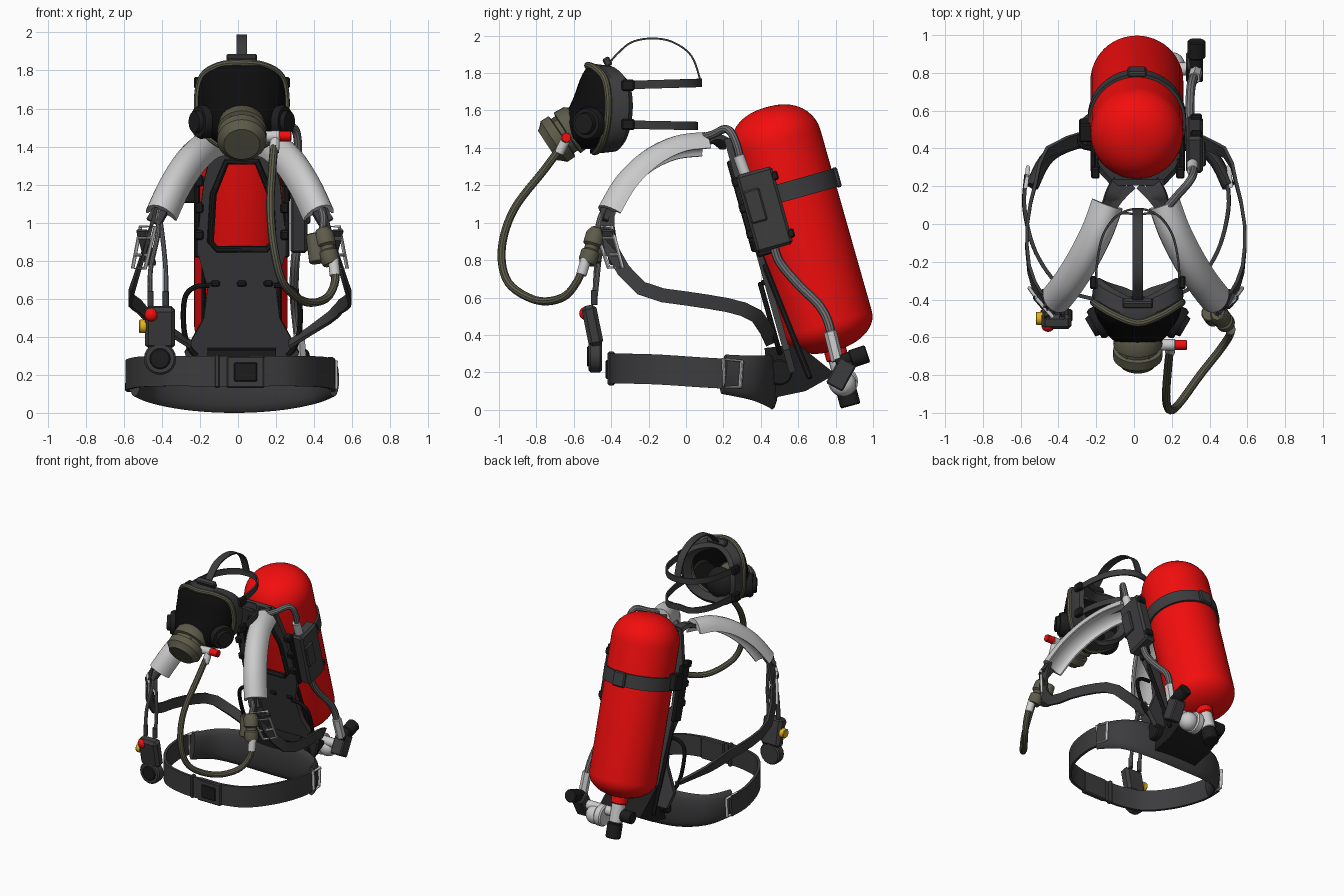
import bpy, bmesh
from math import sin, cos, pi, radians
from mathutils import Vector as V, Matrix

if "Cube" in bpy.data.objects:
    bpy.data.objects.remove(bpy.data.objects["Cube"])

C, TILT = .02, .273
COL = dict(red=(.9, .004, .004), dark=(.045, .045, .048), black=(.012, .012, .012), olive=(.11, .105, .068),
           white=(.68, .68, .68), grey=(.17, .17, .18), chrome=(.55, .55, .56), yellow=(.8, .45, .01), glass=(.004, .004, .004))
MAT = {}
for k, c in COL.items():
    MAT[k] = bpy.data.materials.new(k)
    MAT[k].diffuse_color = (*c, 1)

def finish(name, me, mat):
    me.materials.clear()
    me.materials.append(MAT[mat])
    me.shade_smooth()
    me.set_sharp_from_angle(angle=radians(35))
    ob = bpy.data.objects.new(name, me)
    bpy.context.collection.objects.link(ob)
    return ob

def from_bm(name, bm, mat):
    bmesh.ops.remove_doubles(bm, verts=bm.verts[:], dist=1e-5)
    bmesh.ops.recalc_face_normals(bm, faces=bm.faces[:])
    me = bpy.data.meshes.new(name)
    bm.to_mesh(me)
    bm.free()
    return finish(name, me, mat)

def grid(name, rows, mat, cu=True, cv=False, caps=False):
    bm = bmesh.new()
    vs = [[bm.verts.new(p) for p in r] for r in rows]
    n, m = len(rows), len(rows[0])
    for i in range(n if cv else n - 1):
        for j in range(m if cu else m - 1):
            a, b = vs[i], vs[(i + 1) % n]
            bm.faces.new((a[j], a[(j + 1) % m], b[(j + 1) % m], b[j]))
    if caps:
        bm.faces.new(vs[0])
        bm.faces.new(vs[-1])
    return from_bm(name, bm, mat)

def smooth_path(pts, steps=6, closed=False):
    p = [V(q) for q in pts]
    n, out = len(p), []
    g = (lambda i: p[i % n]) if closed else (lambda i: p[max(0, min(n - 1, i))])
    for i in range(n if closed else n - 1):
        a, b, c, d = g(i - 1), g(i), g(i + 1), g(i + 2)
        for k in range(steps):
            t = k / steps
            out.append(.5 * (2 * b + (c - a) * t + (2 * a - 5 * b + 4 * c - d) * t * t + (3 * b - a - 3 * c + d) * t ** 3))
    return out if closed else out + [p[-1]]

def sweep(name, pts, prof, mat, normal=None, closed=False, steps=6, scale=lambda p: 1):
    path = smooth_path(pts, steps, closed)
    rows, n, last = [], len(path), V((.31, .52, .8))
    for i, p in enumerate(path):
        a, b = (path[i - 1], path[(i + 1) % n]) if closed else (path[max(i - 1, 0)], path[min(i + 1, n - 1)])
        t = (b - a).normalized()
        w = t.cross(normal(p) if normal else last).normalized()
        last = w.cross(t)
        rows.append([p + w * u * scale(p) + last * v for u, v in prof])
    return grid(name, rows, mat, cv=closed, caps=not closed)

def circle(r, n=10):
    return [(r * cos(2 * pi * i / n), r * sin(2 * pi * i / n)) for i in range(n)]

def band(w, t):
    return [(-w / 2, -t / 2), (w / 2, -t / 2), (w / 2, t / 2), (-w / 2, t / 2)]

def hose(name, pts, r, mat, closed=False, steps=6):
    return sweep(name, pts, circle(r), mat, closed=closed, steps=steps)

def lathe(name, loc, axis, prof, mat, seg=28):
    q = V((0, 0, 1)).rotation_difference(V(axis).normalized())
    rows = [[V(loc) + q @ V((r * x, r * y, h)) for x, y in circle(1, seg)] for r, h in prof]
    return grid(name, rows, mat)

def cyl(name, a, b, r, mat, seg=20):
    d = V(b) - V(a)
    h, c = d.length, r * .12
    return lathe(name, a, d, [(0, 0), (r - c, 0), (r, c), (r, h - c), (r - c, h), (0, h)], mat, seg)

def ball(name, loc, r, mat):
    return lathe(name, loc, (0, 0, 1), [(r * sin(pi * i / 10), -r * cos(pi * i / 10)) for i in range(11)], mat)

def box(name, c, size, mat, rot=(0, 0, 0), bev=.008):
    bm = bmesh.new()
    bmesh.ops.create_cube(bm, size=1, matrix=Matrix.Diagonal((*size, 1)))
    bmesh.ops.bevel(bm, geom=bm.edges[:], offset=bev, segments=1, affect='EDGES')
    ob = from_bm(name, bm, mat)
    ob.location, ob.rotation_euler = c, rot
    return ob

def prism(name, outlines, depth, mat, loc, rot):
    cu = bpy.data.curves.new(name, 'CURVE')
    cu.dimensions, cu.fill_mode, cu.extrude = '2D', 'BOTH', depth / 2
    for o in outlines:
        s = cu.splines.new('POLY')
        s.points.add(len(o) - 1)
        for q, (x, y) in zip(s.points, o):
            q.co = (x, y, 0, 1)
        s.use_cyclic_u = True
    tmp = bpy.data.objects.new(name + "_outline", cu)
    bpy.context.collection.objects.link(tmp)
    me = bpy.data.meshes.new_from_object(tmp.evaluated_get(bpy.context.evaluated_depsgraph_get()))
    bpy.data.objects.remove(tmp)
    ob = finish(name, me, mat)
    ob.location, ob.rotation_euler = loc, rot

def mirrored(half):
    return half + [(-x, z) for x, z in reversed(half)]

# Air cylinder with strap, neck and valve
top, low = V((.015, .482, 1.43)), V((.015, .757, .46))
ax = (top - low).normalized()
L, R = (top - low).length, .246
arc = [i * pi / 20 for i in range(11)]
lathe("air_cylinder", low, ax, [(R * sin(a) ** .9, -.15 * cos(a)) for a in arc] + [(R * max(cos(a), 0) ** .85, L + .195 * sin(a)) for a in arc], 'red', 48)
mid, back = low + ax * .74, V((0, .963, .27))
ring = [mid + (V((1, 0, 0)) * cos(a) + back * sin(a)) * (R + .006) for a in [pi * (i / 20 * 1.3 - .15) for i in range(21)]]
sweep("band", ring, band(.1, .016), 'dark', lambda p: p - mid, steps=2)
box("band_buckle", mid + back * .26, (.1, .03, .11), 'dark', (TILT, 0, 0))
box("band_ratchet", mid + V((-.27, -.06, 0)), (.07, .1, .12), 'black', (TILT, 0, 0))
cyl("cylinder_neck", low - ax * .13, low - ax * .2, .06, 'red')
cyl("valve_body", low - ax * .18, low - ax * .34, .05, 'chrome')
cyl("valve_crossbar", (-.02, .82, .19), (.3, .82, .19), .035, 'chrome')
cyl("valve_handwheel", (.11, .84, .15), (.17, .84, .15), .08, 'chrome')
ball("valve_dome", (.2, .84, .14), .07, 'chrome')
cyl("valve_bottom_knob", (C, .85, .13), (C, .88, .02), .055, 'black')
cyl("valve_side_knob", (-.12, .83, .19), (-.03, .83, .19), .045, 'black')
box("reducer_block", (.32, .83, .19), (.09, .1, .16), 'dark', (-.5, 0, 0))
cyl("reducer_stem", (.33, .8, .25), (.33, .89, .28), .035, 'black')
cyl("reducer_knob", (.33, .88, .27), (.33, .97, .3), .048, 'black')
cyl("reducer_nut", (.32, .77, .42), (.33, .81, .26), .034, 'chrome', 6)

# Back plate with opening, rim, clips, handles and base
def plate(x, z, off=0):
    return V((C + x, .626 - .28 * z + off, z))
outer = mirrored([(.14, 1.45), (.2, 1.22), (.23, .95), (.23, .84), (.18, .66), (.2, .5), (.3, .32), (.26, .2)])
hole = mirrored([(.08, 1.32), (.15, 1.15), (.165, .9), (.13, .86)])
prism("back_plate", [[(x, z / .963) for x, z in o] for o in (outer, hole)], .035, 'dark', (C, .626, 0), (pi / 2 + TILT, 0, 0))
hose("plate_opening_rim", [plate(x, z, -.02) for x, z in hole], .018, 'black', True, 1)
prism("plate_base", [[(.42, .33), (.6, .35), (.8, .19), (.64, .1), (.45, .06)]], .36, 'black', (C, 0, 0), (pi / 2, 0, pi / 2))
for x in (-.14, 0, .14):
    box("plate_stud", plate(x, .68, -.02), (.05, .03, .03), 'black', (TILT, 0, 0))
for s in (-1, 1):
    for z in (1.22, 1.08, .94):
        box("plate_clip", plate(s * .225, z, -.01), (.045, .06, .05), 'black', (TILT, 0, 0))
    box("plate_side_wall", plate(s * .235, 1.03, .04), (.03, .1, .42), 'black', (TILT, 0, 0))
    hose("plate_handle", [plate(s * x, z, -.04) for x, z in ((.17, .67), (.25, .66), (.3, .6), (.305, .45), (.28, .35), (.24, .3))], .014, 'black')
    cyl("hip_pivot", (C + s * .18, .5, .2), (C + s * .23, .5, .2), .07, 'black')
    box("base_strut", (C + s * .2, .53, .5), (.025, .03, .72), 'black', (.38, 0, 0))

# Shoulder harness, both sides
pad = [(.086 * cos(i * pi / 10), -.055 + .11 * sin(i * pi / 10)) for i in range(11)] + \
      [(-.074 * cos(i * pi / 8), -.055 + .04 * sin(i * pi / 8)) for i in range(9)]
for s in (-1, 1):
    m = lambda pts: [(.01 + s * x, y, z) for x, y, z in pts]
    ctr = V((.01 + s * .28, .15, .9))
    route = m([(.14, .1, 1.43), (.195, -.05, 1.41), (.27, -.2, 1.335), (.35, -.33, 1.21), (.42, -.42, 1.06)])
    sweep("shoulder_pad", route, pad, 'white', lambda p: p - ctr)
    sweep("shoulder_webbing", m([(.09, .22, 1.42), (.12, .16, 1.45)]) + route + m([(.455, -.44, 1.0)]), band(.08, .03), 'dark', lambda p: p - ctr)
    sweep("yoke_strut", m([(.02, .2, 1.4), (.08, .14, 1.44), (.14, .06, 1.43)]), band(.04, .02), 'dark', lambda p: V((0, 0, 1)))
    sweep("lower_strap", m([(.44, -.42, 1.08), (.5, -.4, .86), (.565, -.24, .65), (.575, 0, .595), (.53, .22, .56), (.47, .38, .5), (.26, .46, .36)]),
          band(.075, .018), 'dark', lambda p: V((s, 0, .01)), steps=2)
    # metal adjuster frame
    fr = lambda u, z, o=.02: V((.01 + s * (.49 + u * .65 + (.88 - z) * .22 + o * .75), -.4 + u * .75 + (.88 - z) * .3 - o * .65, z))
    hose("adjuster_frame", [fr(-.06, .98), fr(.06, .98), fr(.05, .76), fr(-.05, .76)], .01, 'chrome', True, 1)
    for z in (.83, .92):
        hose("adjuster_bar", [fr(-.055, z), fr(.055, z)], .009, 'chrome', steps=1)
    box("adjuster_grip", fr(0, .87, 0), (.085, .02, .2), 'dark', (.33, 0, s * .86))

# Waist belt, buckle and lumbar pad
half = [(.53, .26, .19), (.54, .08, .2), (.48, -.15, .215), (.35, -.33, .22), (.18, -.395, .22)]
belt = [(x - .04, y, z) for x, y, z in half] + [(-.04, -.405, .22)] + [(-x - .04, y, z) for x, y, z in reversed(half)]
radial = lambda p: V((p.x, p.y, 0))
sweep("waist_belt", belt, band(.16, .02), 'dark', radial)
box("belt_buckle", (.04, -.4, .215), (.2, .04, .17), 'dark')
box("buckle_button", (.04, -.42, .215), (.12, .02, .1), 'black', bev=.005)
box("belt_keeper", (-.11, -.4, .22), (.03, .04, .18), 'dark')
lum = [(.52, .2, .19), (.43, .36, .17), (.25, .44, .155)]
back_pad = [(x - .02, y, z) for x, y, z in lum] + [(-.02, .46, .15)] + [(-x - .02, y, z) for x, y, z in reversed(lum)]
sweep("lumbar_pad", back_pad, [(.15 * cos(a * pi / 8), .035 * sin(a * pi / 8)) for a in range(16)], 'dark',
      radial, scale=lambda p: 1 - 1.1 * (p.x + .02) ** 2)
for s in (-1, 1):
    e = lambda y, z: V((-.03 + s * (.555 - .12 * (y - .1)), y, z))
    hose("belt_ring", [e(.2, .27), e(.3, .26), e(.29, .12), e(.21, .12)], .012, 'chrome', True, 1)

# Face mask: visor, rim, rubber skirt, nose cup
prof = [(.12, -.485, .05, 1.825), (.205, -.435, .13, 1.77), (.232, -.415, .19, 1.66), (.222, -.42, .24, 1.54), (.17, -.44, .23, 1.45), (.08, -.465, .14, 1.395)]
rows = smooth_path(prof, 3)
grid("visor", [[V((C + w * sin(a), y - d * cos(a), z)) for a in [pi * (j / 16 - .5) for j in range(17)]] for w, y, d, z in rows], 'glass', cu=False)
edge = [(C, -.525, 1.84)] + [(C + w, y, z) for w, y, d, z in prof] + [(C, -.49, 1.38)] + [(C - w, y, z) for w, y, d, z in reversed(prof)]
hose("visor_rim", edge, .02, 'olive', True, 4)
loop = smooth_path(edge, 4, True)
grid("face_seal", [[V((C + (p.x - C) * k, p.y + o, 1.6 + (p.z - 1.6) * k)) for p in loop]
                   for k, o in ((.98, 0), (1.04, .03), (1.0, .11), (.88, .13), (.74, .07))], 'dark')
lathe("nose_cup", (C, -.5, 1.5), (0, .9, -.1), [(.13 * cos(a), .12 * sin(a)) for a in arc], 'black')
for s in (-1, 1):
    lathe("speech_disc", (C + s * .17, -.5, 1.53), (s * .85, -.5, 0), [(0, 0), (.085, 0), (.09, .05), (.08, .07), (.06, .07), (.055, .095), (0, .095)], 'black')
lathe("demand_valve", (C, -.56, 1.53), (0, -.83, -.55),
      [(0, 0), (.1, 0), (.125, .03), (.13, .09), (.11, .095), (.11, .12), (.13, .125), (.13, .175), (.105, .2), (.095, .215), (0, .215)], 'olive')
box("demand_valve_top", (C, -.67, 1.54), (.13, .1, .06), 'olive', (.58, 0, 0))
cyl("demand_valve_port", (.1, -.64, 1.45), (.22, -.64, 1.455), .03, 'chrome')
cyl("bypass_knob", (.21, -.64, 1.455), (.28, -.64, 1.455), .027, 'red')
cyl("mask_hose_ferrule", (.195, -.64, 1.45), (.19, -.68, 1.37), .026, 'chrome')

# Head straps
for z, y1, d in ((1.735, .08, .03), (1.525, .05, -.02)):
    u = [(.22, -.34), (.215, -.2), (.18, -.05), (.1, .05)]
    u = u + [(0, y1)] + [(-x, y) for x, y in reversed(u)]
    sweep("head_strap", [(C + x, y, z + d * (y + .34)) for x, y in u], band(.045, .012), 'dark', lambda p: V((p.x - C, p.y + .2, 0)))
    for s in (-1, 1):
        box("strap_buckle", (C + s * .235, -.31, z), (.035, .07, .06), 'black')
sweep("crown_strap", [(C, -.42, 1.84), (C, -.37, 1.9), (C, -.29, 1.965), (C, -.18, 1.985), (C, -.07, 1.965), (C, .03, 1.89), (C, .08, 1.75)],
      band(.055, .01), 'dark', lambda p: p - V((C, -.2, 1.6)))
box("crown_buckle", (C, -.42, 1.86), (.16, .04, .05), 'dark', (.5, 0, 0))

# Breathing hose and chest coupling
hose("breathing_hose", [(.19, -.67, 1.4), (.18, -.76, 1.28), (.17, -.92, 1.07), (.19, -.985, .86), (.24, -.95, .68), (.35, -.8, .585), (.46, -.66, .6), (.51, -.58, .69), (.5, -.54, .8)], .022, 'olive')
cyl("coupling_ferrule", (.51, -.56, .72), (.5, -.53, .82), .028, 'chrome')
lathe("coupling", (.49, -.53, .78), (-.25, .3, 1), [(0, 0), (.04, 0), (.05, .02), (.05, .07), (.038, .08), (.038, .1), (.052, .11), (.052, .17), (.035, .2), (0, .2)], 'olive')
cyl("coupling_branch", (.42, -.5, .79), (.4, -.47, .94), .045, 'olive')
hose("coupling_feed", [(.44, -.47, .95), (.45, -.455, 1.02), (.43, -.42, 1.1)], .02, 'grey')

# Pressure gauge and alarm unit hanging on the left
for pts in ([(-.43, -.42, 1.08), (-.42, -.46, .95), (-.46, -.48, .75), (-.46, -.49, .56)], [(-.42, -.42, 1.08), (-.4, -.45, .95), (-.38, -.47, .75), (-.38, -.49, .56)]):
    hose("gauge_hose", pts, .013, 'grey')
    cyl("gauge_ferrule", V(pts[-1]) + V((0, 0, .08)), pts[-1], .017, 'dark')
box("alarm_body", (-.41, -.5, .45), (.16, .08, .22), 'dark', (.2, 0, 0), .02)
cyl("gauge_body", (-.41, -.52, .285), (-.41, -.45, .285), .085, 'dark')
cyl("gauge_face", (-.41, -.53, .285), (-.41, -.51, .285), .055, 'black')
ball("alarm_button", (-.455, -.535, .515), .036, 'red')
cyl("alarm_side_button", (-.48, -.5, .455), (-.52, -.5, .455), .035, 'yellow')

# Side control box with air lines
box("control_box", (.32, .42, 1.07), (.09, .2, .43), 'dark', (TILT, 0, 0), .015)
box("control_box_cover", (.365, .37, 1.09), (.03, .09, .18), 'dark', (TILT, 0, 0))
for h in (-.16, .16):
    box("control_box_lug", V((.33, .42, 1.07)) + ax * h + back * .09, (.06, .06, .05), 'black', (TILT, 0, 0))
hose("upper_air_line", [(.31, .31, 1.25), (.315, .27, 1.42), (.29, .22, 1.5), (.22, .14, 1.47), (.15, .06, 1.45)], .022, 'grey')
cyl("upper_line_ferrule", (.31, .28, 1.36), (.31, .32, 1.25), .03, 'chrome')
hose("lower_air_line", [(.31, .47, .88), (.3, .5, .79), (.295, .6, .67), (.3, .71, .56), (.31, .76, .47), (.32, .78, .38)], .025, 'grey')

for m in bpy.data.materials:
    if m.users and not m.is_grease_pencil:
        m.use_nodes = True
        m.node_tree.nodes["Principled BSDF"].inputs["Base Color"].default_value = m.diffuse_color
